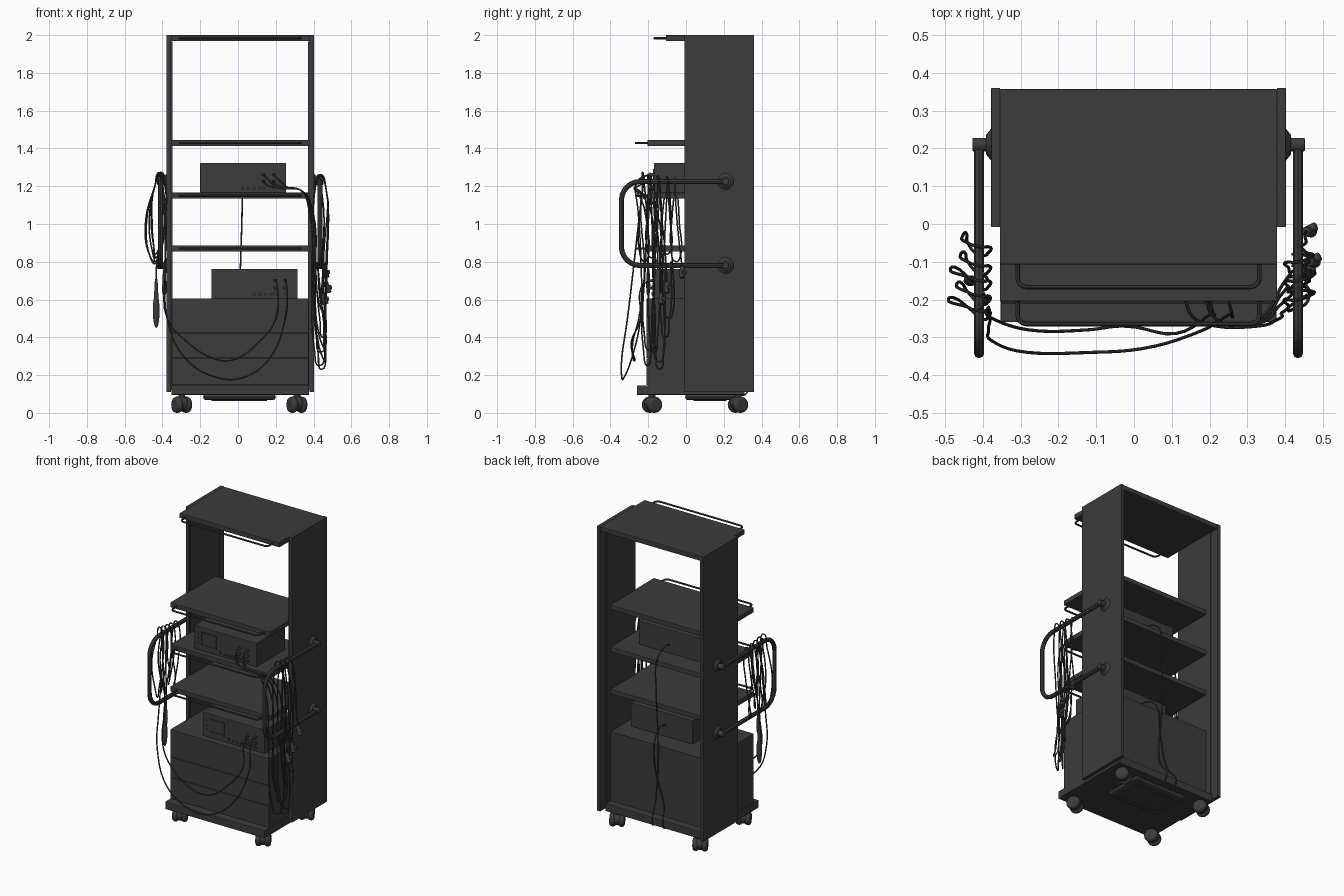
import bpy, math
from mathutils import Vector

if "Cube" in bpy.data.objects:
    bpy.data.objects.remove(bpy.data.objects["Cube"])

CX = 0.012
dark = bpy.data.materials.new("dark_grey")
dark.diffuse_color = (0.045, 0.045, 0.045, 1)
dark.use_nodes = True
dark.node_tree.nodes["Principled BSDF"].inputs["Base Color"].default_value = dark.diffuse_color


def finish(o, name, bevel=0, segs=2, smooth=False):
    o.name = name
    o.data.materials.append(dark)
    if bevel:
        m = o.modifiers.new("bevel", 'BEVEL')
        m.width, m.segments = bevel, segs
    if smooth:
        bpy.ops.object.shade_smooth_by_angle()
    return o


def box(name, x, y, z, bevel=0):
    bpy.ops.mesh.primitive_cube_add(size=1, location=[(a + b) / 2 for a, b in (x, y, z)])
    o = bpy.context.object
    o.scale = [b - a for a, b in (x, y, z)]
    bpy.ops.object.transform_apply(location=False, rotation=False, scale=True)
    return finish(o, name, bevel)


def rod(name, p, q, r1, r2=None, n=20, bevel=0):
    p, q = Vector(p), Vector(q)
    d = q - p
    bpy.ops.mesh.primitive_cone_add(vertices=n, radius1=r1, radius2=r1 if r2 is None else r2,
                                    depth=d.length, location=(p + q) / 2)
    o = bpy.context.object
    o.rotation_euler = d.to_track_quat('Z', 'Y').to_euler()
    return finish(o, name, bevel, smooth=True)


def ball(name, loc, scale):
    bpy.ops.mesh.primitive_uv_sphere_add(segments=20, ring_count=12, radius=1, location=loc)
    o = bpy.context.object
    o.scale = scale
    return finish(o, name, smooth=True)


def tube(name, pts, r, kind='BEZIER', closed=False, res=5):
    c = bpy.data.curves.new(name, 'CURVE')
    c.dimensions = '3D'
    c.bevel_depth, c.bevel_resolution, c.resolution_u = r, 2, res
    c.use_fill_caps = True
    s = c.splines.new(kind)
    if kind == 'BEZIER':
        s.bezier_points.add(len(pts) - 1)
        for b, p in zip(s.bezier_points, pts):
            b.co = p
            b.handle_left_type = b.handle_right_type = 'AUTO'
    else:
        s.points.add(len(pts) - 1)
        for b, p in zip(s.points, pts):
            b.co = (*p, 1)
    s.use_cyclic_u = closed
    o = bpy.data.objects.new(name, c)
    bpy.context.collection.objects.link(o)
    bpy.ops.object.select_all(action='DESELECT')
    o.select_set(True)
    bpy.context.view_layer.objects.active = o
    bpy.ops.object.convert(target='MESH')
    return finish(bpy.context.object, name, smooth=True)


def rounded(pts, r, n=6):
    # polyline with arc-like rounded corners
    pts = [Vector(p) for p in pts]
    out = [pts[0]]
    for a, b, c in zip(pts, pts[1:], pts[2:]):
        u, v = (a - b).normalized() * r, (c - b).normalized() * r
        for i in range(n + 1):
            t = i * math.pi / 2 / n
            out.append(b + u * (1 - math.sin(t)) + v * (1 - math.cos(t)))
    return out + [pts[-1]]


# side panels with inner rails
for s, n in ((-1, "left"), (1, "right")):
    box(n + "_panel", sorted((CX + s * .366, CX + s * .39)), (-.008, .36), (.11, 2), .002)
    box(n + "_inner_rail", sorted((CX + s * .359, CX + s * .368)), (.0, .3), (.12, 1.965))

# shelves with pull handles
for i, (z, front, back) in enumerate(((1.984, -.107, .357), (1.429, -.205, .26),
                                      (1.15, -.205, .26), (.87, -.205, .26))):
    box(f"shelf_{i}", (CX - .367, CX + .367), (front, back), (z - .016, z + .016), .003)
    tube(f"shelf_handle_{i}", rounded([(CX - .32, front + .01, z), (CX - .32, front - .06, z),
         (CX + .32, front - .06, z), (CX + .32, front + .01, z)], .025), .006, 'POLY')

# drawer cabinet and base
box("cabinet", (CX - .362, CX + .362), (-.2, .26), (.14, .605))
for i, (a, b) in enumerate(((.147, .288), (.291, .423), (.426, .605))):
    box(f"drawer_front_{i}", (CX - .363, CX + .363), (-.21, -.198), (a, b), .002)
box("base_plate", (CX - .365, CX + .365), (-.26, .31), (.095, .146), .004)
box("under_tray", (-.185, .2), (-.005, .26), (.068, .1), .015)
box("under_tray_foot", (-.14, .155), (.04, .215), (.062, .07), .004)

# casters
for x in (CX - .31, CX + .3):
    for y in (-.18, .275):
        d = Vector((math.cos(.5), math.sin(.5), 0))
        c = Vector((x, y, .043))
        for s in (-1, 1):
            rod("caster_wheel", c + d * s * .008, c + d * s * .046, .043, bevel=.014)
        ball("caster_hood", c + Vector((0, 0, .006)), (.042, .042, .04))
        rod("caster_stem", c, (x, y, .1), .018)

# side rails
for s, n in ((-1, "left"), (1, "right")):
    xp, xr = CX + s * .39, CX + s * .422
    tube(n + "_side_rail", rounded([(xr, .21, 1.225), (xr, -.342, 1.225),
         (xr, -.342, .78), (xr, .21, .78)], .1), .0135, 'POLY')
    for z in (1.225, .78):
        rod(n + "_rail_flange", (xp - s * .002, .21, z), (xp + s * .014, .21, z), .045, .025)
        rod(n + "_rail_socket", (xp, .21, z), (xr + s * .018, .21, z), .018, bevel=.003)

# instrument units: case, screen, keys and sockets
for n, x0, z0 in (("upper", -.2, 1.166), ("lower", -.14, .606)):
    box(n + "_unit", (x0, x0 + .455), (-.17, .13), (z0, z0 + .157), .003)
    for a, b, c, d in ((.05, .16, .035, .043), (.05, .16, .117, .125),
                       (.05, .056, .035, .125), (.154, .16, .035, .125)):
        box(n + "_screen_frame", (x0 + a, x0 + b), (-.175, -.168), (z0 + c, z0 + d))
    box(n + "_screen", (x0 + .055, x0 + .155), (-.172, -.168), (z0 + .04, z0 + .12))
    for i in range(3):
        rod(n + "_side_key", (x0 + .028, -.168, z0 + .05 + i * .03),
            (x0 + .028, -.175, z0 + .05 + i * .03), .005, n=12)
    box(n + "_switch", (x0 + .185, x0 + .195), (-.176, -.168), (z0 + .018, z0 + .036))
    for i in range(4):
        rod(n + "_knob", (x0 + .225 + i * .03, -.168, z0 + .022),
            (x0 + .225 + i * .03, -.178, z0 + .022), .008, n=12)
    for x in (.335, .39):
        for z in (.025, .06, .095):
            rod(n + "_socket", (x0 + x, -.168, z0 + z), (x0 + x, -.182, z0 + z), .009, n=12)

# plugs and leads from the upper unit, over the shelf edge to the right
R = .0042
for i, (x, z, y, low) in enumerate(((.135, 1.26, -.235, .25), (.135, 1.225, -.2, .32),
                                    (.19, 1.26, -.17, .23), (.19, 1.225, -.14, .4))):
    rod("upper_plug", (x, -.175, z), (x, -.205, z), .008, .006, 12)
    tube("upper_lead", [(x, -.2, z), (x + .02, -.245, z - .02), (x + .08, -.27, 1.19),
         (.33, -.27 + i * .006, 1.18), (.375 + i * .006, y - .02, 1.08), (.39 + i * .008, y, .7),
         (.405 + i * .01, y + .01, low + .08), (.43 + i * .006, y + .03, low),
         (.465, y + .05, low + .1), (.445, y + .06, .55), (.42, y + .06, .8)], R)

# long loops from the lower unit to the left rail
for i, (x, low, y) in enumerate(((.25, .18, -.33), (.2, .275, -.27))):
    for z in (.66, .7):
        rod("lower_plug", (x, -.175, z), (x, -.205, z), .008, .006, 12)
    tube("lower_lead", [(x, -.2, .7), (x + .008, -.235, .67), (x, -.24, .5), (x - .09, -.29, low + .1),
         (x - .23, y, low + .005), (-.12, y - .01, low + .01), (-.28, y - .01, low + .11),
         (-.375, y + .02, .5), (-.385, y + .05, .75), (-.385, -.24, 1.1), (-.41, -.22, 1.25)], R)

# cable loops draped over the rails
for s, xr, spec in ((-1, -.41, ((-.06, .8, .045), (-.11, .84, .05), (-.15, .79, .075), (-.19, .82, .06),
                                (-.23, .8, .08))),
                    (1, .434, ((-.1, .5, .02), (-.15, .27, .035), (-.2, .33, .03)))):
    for i, (y, low, w) in enumerate(spec):
        h = 1.25 - low
        tube("draped_cable", [(xr, y, 1.25 + .006 * i), (xr + s * .03, y + .01, 1.2),
             (xr + s * w, y + .025, low + h * .45), (xr + s * w * .7, y + .03, low + .03),
             (xr + s * .03, y + .01, low), (xr - s * .005, y - .02, low + .08),
             (xr - s * .025, y - .015, low + h * .5), (xr - s * .024, y, 1.2)], R, closed=True)

# hand pieces hanging on the left
for x, y, top, bot, r in ((-.433, -.15, .71, .45, .018), (-.39, -.2, .76, .62, .012)):
    tube("hand_piece_lead", [(-.40, y + .02, 1.24), (-.39, y, 1.0), (x + .005, y, .82), (x, y, top - .02)], R)
    rod("hand_piece_neck", (x, y, top), (x, y, top - .1), .007, .012, 16)
    o = ball("hand_piece_body", (x, y, (top + bot) / 2 - .04), (r, r * .8, (top - bot) / 2 - .04))

# connectors hanging on the right
for x, y, z in ((.465, -.02, .74), (.475, -.1, .66), (.46, -.13, .6)):
    tube("connector_lead", [(.434, y - .04, 1.245), (.455, y - .03, 1.05), (.452, y - .01, .85),
                            (x - .01, y, z + .03)], R)
    rod("connector_body", (x - .012, y, z + .035), (x + .005, y, z - .025), .012, .016, 16, .003)
    rod("connector_tip", (x - .012, y, z), (x + .018, y + .015, z + .006), .012, n=14, bevel=.003)

# mains leads at the back
tube("upper_mains_lead", [(.03, .12, 1.22), (.03, .18, 1.23), (.025, .27, 1.17), (.02, .285, 1.0),
     (.012, .275, .6), (.03, .275, .25), (.02, .325, .11), (.04, .25, .09), (.05, .2, .075)], R)
tube("lower_mains_lead", [(.06, .12, .68), (.06, .18, .69), (.045, .265, .63), (.03, .28, .45),
     (-.03, .275, .22), (-.06, .325, .11), (-.04, .25, .09), (0, .2, .075)], R)
